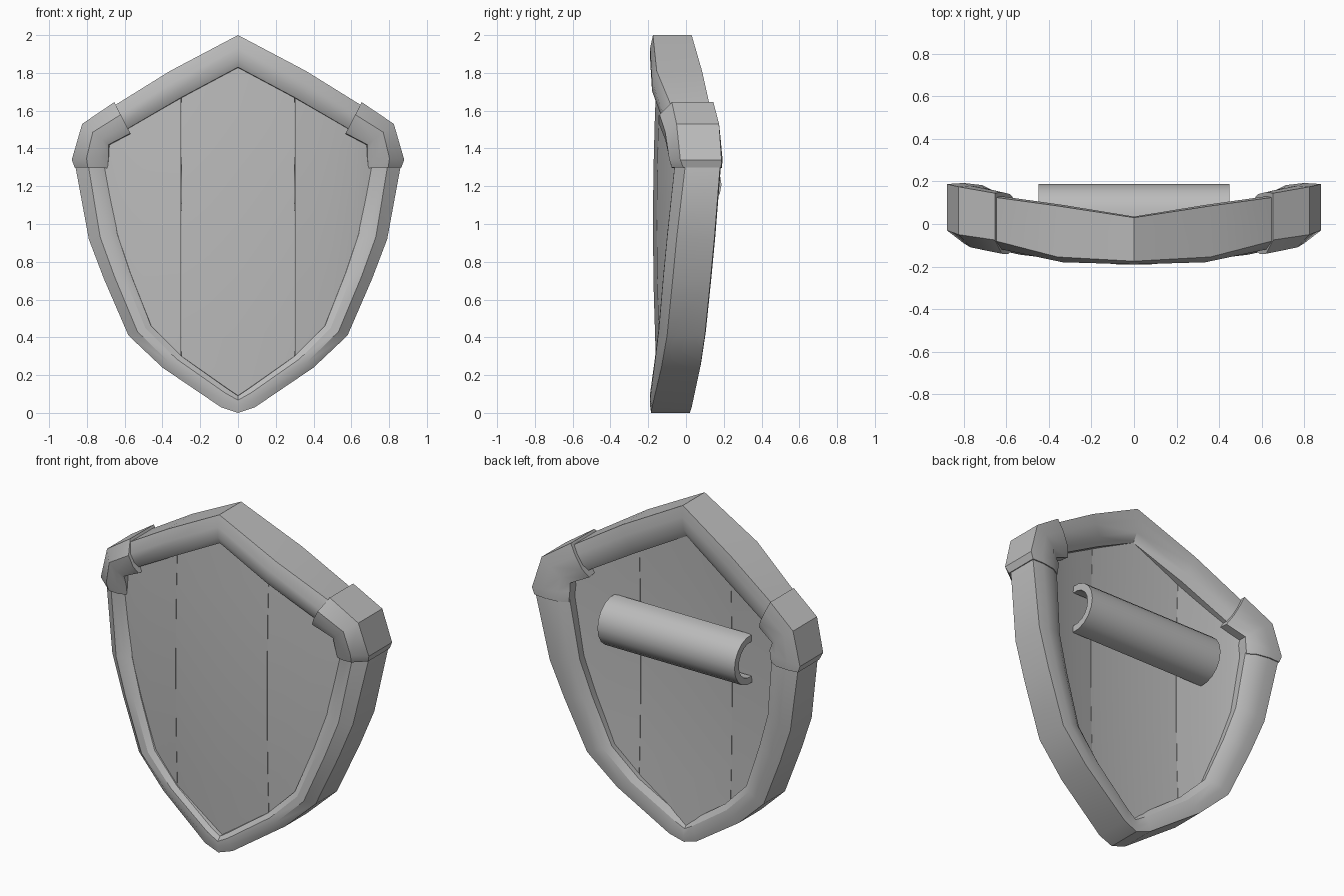
import bpy, bmesh, math

cube = bpy.data.objects.get("Cube")
if cube:
    bpy.data.objects.remove(cube)

GREY = (0.5, 0.5, 0.5, 1)
grey = bpy.data.materials.new("plain grey")
grey.use_nodes = True
grey.diffuse_color = GREY
grey.node_tree.nodes["Principled BSDF"].inputs["Base Color"].default_value = GREY


def finish(name, bm, mirrored=True, angle=30):
    """Turn a bmesh into a named object, mirrored over x and smoothed by angle."""
    if mirrored:
        geom = bm.verts[:] + bm.edges[:] + bm.faces[:]
        copy = bmesh.ops.duplicate(bm, geom=geom)["geom"]
        for v in copy:
            if isinstance(v, bmesh.types.BMVert):
                v.co.x = -v.co.x
        bmesh.ops.remove_doubles(bm, verts=bm.verts, dist=0.0005)
    bmesh.ops.recalc_face_normals(bm, faces=bm.faces)
    mesh = bpy.data.meshes.new(name)
    bm.to_mesh(mesh)
    bm.free()
    mesh.materials.append(grey)
    obj = bpy.data.objects.new(name, mesh)
    bpy.context.collection.objects.link(obj)
    bpy.ops.object.select_all(action="DESELECT")
    obj.select_set(True)
    bpy.context.view_layer.objects.active = obj
    bpy.ops.object.shade_smooth_by_angle(angle=math.radians(angle))


def loft(bm, rings, closed_ends):
    """Skin closed rings of points into a tube."""
    loops = [[bm.verts.new(p) for p in ring] for ring in rings]
    n = len(loops[0])
    for a, b in zip(loops, loops[1:]):
        for i in range(n):
            j = (i + 1) % n
            bm.faces.new((a[i], a[j], b[j], b[i]))
    if closed_ends:
        bm.faces.new(loops[0])
        bm.faces.new(loops[-1][::-1])


def rim_ring(station):
    """Cross-section from outer to inner edge: bevelled front, slightly rounded back."""
    ox, oz, ix, iz, front, ridge, back = station
    section = [(0, front), (0.4, ridge), (0.75, ridge), (1, ridge + 0.02),
               (1.15, back - 0.035), (0.85, back - 0.005),
               (0.4, back + 0.005), (0, back)]
    return [(ox + (ix - ox) * t, y, oz + (iz - oz) * t) for t, y in section]


# Rim: outer x, z, inner x, z, then depth of front edge, ridge and back edge
rim_path = [
    (0, 2, 0, 1.83, -0.175, -0.19, 0.03),
    (0.36, 1.81, 0.3, 1.67, -0.155, -0.18, 0.085),
    (0.65, 1.63, 0.575, 1.51, -0.08, -0.12, 0.125),
    (0.8, 1.5, 0.69, 1.42, -0.05, -0.085, 0.16),
    (0.86, 1.3, 0.69, 1.32, -0.005, -0.06, 0.18),
    (0.79, 0.92, 0.64, 0.95, -0.05, -0.1, 0.15),
    (0.71, 0.71, 0.57, 0.74, -0.07, -0.12, 0.13),
    (0.58, 0.41, 0.46, 0.46, -0.1, -0.145, 0.1),
    (0.4, 0.24, 0.3, 0.3, -0.13, -0.165, 0.075),
    (0.09, 0.03, 0.06, 0.13, -0.18, -0.19, 0.03),
    (0, 0, 0, 0.09, -0.185, -0.19, 0.02),
]
bm = bmesh.new()
loft(bm, [rim_ring(s) for s in rim_path], False)
finish("rim", bm)

# Corner brackets wrapped around the rim
bracket_path = [
    (0.655, 1.645, 0.57, 1.48, -0.075, -0.14, 0.145),
    (0.825, 1.53, 0.685, 1.42, -0.05, -0.11, 0.175),
    (0.88, 1.34, 0.685, 1.36, -0.03, -0.09, 0.188),
    (0.865, 1.3, 0.69, 1.295, -0.015, -0.075, 0.186),
]
bm = bmesh.new()
loft(bm, [rim_ring(s) for s in bracket_path], True)
finish("corner_brackets", bm)


def lerp(points, x):
    for (x0, y0), (x1, y1) in zip(points, points[1:]):
        if x <= x1:
            return y0 + (y1 - y0) * (x - x0) / (x1 - x0)
    return points[-1][1]


# Board planks: outline height limits and front depth across the width
top_edge = [(0, 1.88), (0.3, 1.72), (0.62, 1.53), (0.73, 1.38)]
low_edge = [(0, 0.05), (0.3, 0.26), (0.5, 0.44), (0.68, 0.96), (0.73, 1.34)]
depth = [(0, -0.175), (0.3, -0.155), (0.46, -0.125), (0.64, -0.08), (0.73, -0.045)]
ROWS, THICK = 6, 0.15


def plank(name, columns):
    bm = bmesh.new()
    grid = []
    for x in columns:
        lo, hi = lerp(low_edge, x), lerp(top_edge, x)
        front, back = [], []
        for r in range(ROWS + 1):
            z = lo + (hi - lo) * r / ROWS
            y = lerp(depth, x) + 0.02 * ((z - 1) / 0.8) ** 2
            front.append(bm.verts.new((x, y, z)))
            back.append(bm.verts.new((x, y + THICK, z)))
        grid.append((front, back))
    for (fa, ba), (fb, bb) in zip(grid, grid[1:]):
        for r in range(ROWS):
            bm.faces.new((fa[r], fb[r], fb[r + 1], fa[r + 1]))
            bm.faces.new((ba[r], ba[r + 1], bb[r + 1], bb[r]))
        for end in (0, ROWS):
            bm.faces.new((fa[end], ba[end], bb[end], fb[end]))
    # Outer side wall, plus the seam wall where a plank starts off centre
    for front, back in grid[-1:] + (grid[:1] if columns[0] else []):
        for r in range(ROWS):
            bm.faces.new((front[r], back[r], back[r + 1], front[r + 1]))
    finish(name, bm)


plank("centre_plank", [0, 0.299])
plank("side_planks", [0.301, 0.4, 0.5, 0.62, 0.68, 0.72])

# Handle: half tube opening toward the board
STEPS, RADIUS, WALL = 10, 0.143, 0.04
arc = [math.pi * (i / STEPS - 0.5) * 1.1 for i in range(STEPS + 1)]
section = [(RADIUS, a) for a in arc] + [(RADIUS - WALL, a) for a in reversed(arc)]
bm = bmesh.new()
loft(bm, [[(x, 0.045 + r * math.cos(a), 1.21 + r * math.sin(a)) for r, a in section]
          for x in (-0.45, 0.45)], True)
finish("handle", bm, mirrored=False)
